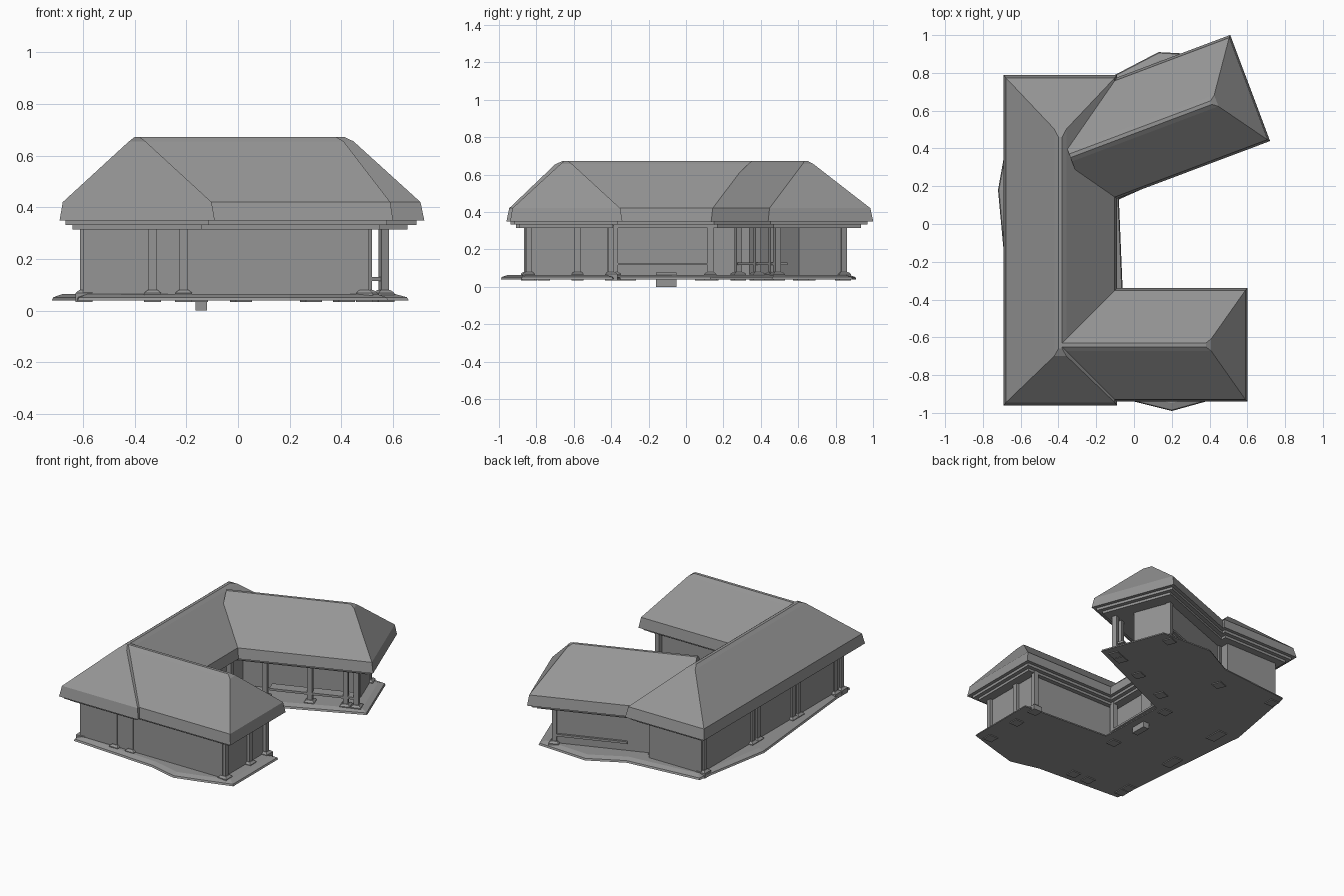
import bpy, bmesh, math
from mathutils import Matrix, Vector

cube = bpy.data.objects.get("Cube")
if cube:
    bpy.data.objects.remove(cube, do_unlink=True)

grey = bpy.data.materials.new("plain_grey")
grey.use_nodes = True
COLOR = (0.3, 0.3, 0.3, 1)
grey.diffuse_color = COLOR
grey.node_tree.nodes["Principled BSDF"].inputs["Base Color"].default_value = COLOR

# Local frames: x runs along a wing towards its free end
WORLD = Matrix.Identity(4)
ANGLED = Matrix.Translation((0.615, 0.72, 0)) @ Matrix.Rotation(math.radians(20.6), 4, 'Z')
MAIN = Matrix.Translation((-0.39, 0.79, 0)) @ Matrix.Rotation(math.radians(90), 4, 'Z')
SOUTH = Matrix.Translation((0.6, -0.64, 0))


def loft(name, rings, frame=WORLD):
    """Closed solid through rings of matching points."""
    bm = bmesh.new()
    loops = [[bm.verts.new(frame @ Vector(p)) for p in ring] for ring in rings]
    n = len(loops[0])
    bm.faces.new(loops[0])
    bm.faces.new(loops[-1])
    for a, b in zip(loops, loops[1:]):
        for i in range(n):
            j = (i + 1) % n
            bm.faces.new((a[i], a[j], b[j], b[i]))
    bmesh.ops.recalc_face_normals(bm, faces=bm.faces)
    mesh = bpy.data.meshes.new(name)
    bm.to_mesh(mesh)
    bm.free()
    mesh.materials.append(grey)
    obj = bpy.data.objects.new(name, mesh)
    bpy.context.collection.objects.link(obj)
    return obj


def rect(x0, x1, y0, y1, z):
    return [(x0, y0, z), (x1, y0, z), (x1, y1, z), (x0, y1, z)]


def box(name, x, y, z, frame=WORLD):
    return loft(name, [rect(*x, *y, h) for h in z], frame)


# Level: height, half width, share of the hip run
ROOF = [(0.35, 0.3, 0), (0.42, 0.288, 0.05), (0.655, 0.032, 0.87), (0.672, 0.01, 1)]
EAVES = [(0.315, 0.25), (0.332, 0.25), (0.332, 0.277), (0.35, 0.277)]


def roof(name, length, hip_far, hip_near, frame):
    loft(name + "_roof", [rect(-length + hip_far * s, -hip_near * s, -w, w, z)
                          for z, w, s in ROOF], frame)
    loft(name + "_eaves", [rect(-length + (0.3 - w if hip_far else 0), w - 0.3, -w, w, z)
                           for z, w in EAVES], frame)


roof("main", 1.75, 0.3, 0.33, MAIN)
roof("south_wing", 0.98, 0, 0.22, SOUTH)
roof("angled_wing", 1.02, 0, 0.22, ANGLED)

# Floor slab with a sloping edge
outline = [(-0.62, -0.9), (0, -0.94), (0.2, -0.99), (0.38, -0.94), (0.58, -0.88), (0.58, -0.39),
           (-0.06, -0.35), (-0.08, 0.13), (0.66, 0.46), (0.5, 0.89), (0.13, 0.91),
           (-0.1, 0.79), (-0.62, 0.74), (-0.72, 0.18)]


def inset(points, d):
    out = []
    for i, p in enumerate(points):
        p = Vector(p)
        a = (p - Vector(points[i - 1])).normalized()
        b = (Vector(points[(i + 1) % len(points)]) - p).normalized()
        na, nb = Vector((-a.y, a.x)), Vector((-b.y, b.x))
        out.append(p + (na + nb) * d / (1 + na.dot(nb)))
    return out


loft("floor_slab", [[(x, y, z) for x, y in inset(outline, d)]
                    for z, d in ((0.04, 0), (0.052, 0.005), (0.064, 0.04))])
box("foundation_block", (-0.165, -0.12), (-0.16, -0.05), (0, 0.075))

# Walls
WALL = (0.05, 0.33)
box("main_walls", (-0.6, -0.2), (-0.86, 0.69), WALL)
box("south_wing_walls", (-0.3, 0.485), (-0.86, -0.42), WALL)
box("angled_wing_walls", (-0.9, -0.14), (-0.07, 0.19), WALL, ANGLED)
box("courtyard_door", (-0.2, -0.192), (-0.16, -0.06), (0.135, 0.33))

# Counters and rails
box("courtyard_bench", (-0.2, -0.13), (-0.38, 0.13), (0.115, 0.128))
box("angled_wing_counter", (-0.69, -0.13), (-0.215, -0.14), (0.115, 0.13), ANGLED)
box("angled_wing_rail", (-0.62, -0.16), (0.19, 0.205), (0.115, 0.13), ANGLED)


def post(name, x, y, frame=WORLD):
    r = 0.016
    box(name + "_post", (x - r, x + r), (y - r, y + r), (0.06, 0.33), frame)
    loft(name + "_footing", [rect(x - s, x + s, y - s, y + s, z)
                             for z, s in ((0.034, 0.033), (0.068, 0.033), (0.08, 0.02))], frame)


for y in (-0.83, -0.76, -0.36, -0.3, 0.08, 0.14, 0.66):
    post("west", -0.595, y)
for y in (-0.84, -0.58, -0.4):
    post("south_wing_end", 0.49, y)
for x in (-0.33, -0.21):
    post("south_wall", x, -0.85)
for y in (-0.38, 0.13):
    post("courtyard", -0.15, y)
for u in (-0.72, -0.43, -0.2, -0.13):
    post("porch", u, -0.2, ANGLED)
for u in (-0.79, -0.15):
    post("angled_wing_back", u, 0.185, ANGLED)
